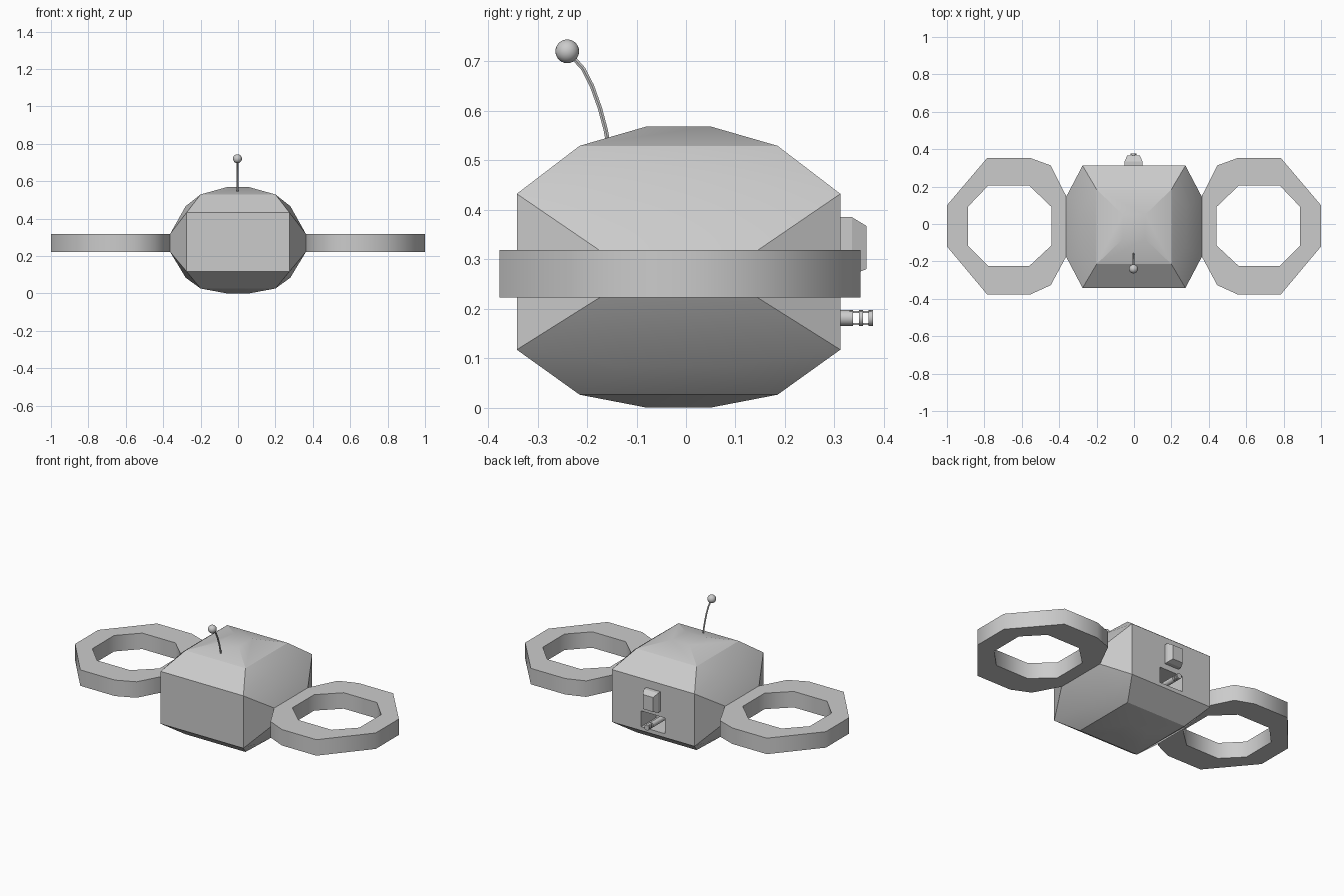
import bpy, bmesh, math
from itertools import product

if "Cube" in bpy.data.objects:
    bpy.data.objects.remove(bpy.data.objects["Cube"])


def add_mesh(name, bm):
    me = bpy.data.meshes.new(name)
    bmesh.ops.recalc_face_normals(bm, faces=bm.faces)
    bm.to_mesh(me)
    bm.free()
    ob = bpy.data.objects.new(name, me)
    bpy.context.collection.objects.link(ob)
    return ob


def activate(ob):
    bpy.ops.object.select_all(action='DESELECT')
    ob.select_set(True)
    bpy.context.view_layer.objects.active = ob


def hull(name, points):
    bm = bmesh.new()
    for p in points:
        bm.verts.new(p)
    bmesh.ops.convex_hull(bm, input=bm.verts)
    bmesh.ops.dissolve_limit(bm, angle_limit=0.01, verts=bm.verts, edges=bm.edges)
    return add_mesh(name, bm)


def box(name, x, y, z):
    return hull(name, product(x, y, z))


def curve_mesh(name, splines, cyclic, **settings):
    cu = bpy.data.curves.new(name, 'CURVE')
    for k, v in settings.items():
        setattr(cu, k, v)
    for pts in splines:
        sp = cu.splines.new('POLY')
        sp.points.add(len(pts) - 1)
        for p, co in zip(sp.points, pts):
            p.co = (*co, 1)
        sp.use_cyclic_u = cyclic
    ob = bpy.data.objects.new(name, cu)
    bpy.context.collection.objects.link(ob)
    activate(ob)
    bpy.ops.object.convert(target='MESH')
    return bpy.context.object


# Faceted body: mirrored corner points (half x, half y, low z, high z)
CY = -0.015
corners = [
    (0.06, 0.065, 0.0, 0.568),      # crown of the top and bottom domes
    (0.20, 0.200, 0.026, 0.529),    # dome rim
    (0.275, 0.327, 0.117, 0.432),   # front and back panels
    (0.28, 0.105, 0.084, 0.466),    # bulge of the sloped sides
    (0.363, 0.160, 0.222, 0.318),   # side panels
]
pts = [(sx * x, CY + sy * y, z) for x, y, lo, hi in corners
       for sx in (-1, 1) for sy in (-1, 1) for z in (lo, hi)]
body = hull('body', pts)

# Socket pocket in the back panel
cutter = box('socket_cutter', (-0.08, 0.08), (0.17, 0.5), (0.14, 0.235))
cutter.hide_render = True
mod = body.modifiers.new('socket', 'BOOLEAN')
mod.object = cutter
mod.solver = 'EXACT'
activate(body)
bpy.ops.object.modifier_apply(modifier=mod.name)
bpy.data.objects.remove(cutter)
bpy.ops.object.shade_smooth_by_angle(angle=math.radians(20))

# Side rings
outer = [(0.555, 0.353), (0.785, 0.353), (1.0, 0.1), (1.0, -0.12), (0.785, -0.377),
         (0.555, -0.377), (0.445, -0.327), (0.363, -0.175), (0.363, 0.15), (0.445, 0.313)]
inner = [(0.56, 0.205), (0.78, 0.205), (0.888, 0.092), (0.888, -0.115),
         (0.78, -0.225), (0.56, -0.225), (0.442, -0.115), (0.442, 0.092)]
for side, s in (('right', 1), ('left', -1)):
    loops = [[(s * x, y, 0) for x, y in loop] for loop in (outer, inner)]
    ring = curve_mesh(side + '_ring', loops, True, dimensions='2D',
                      fill_mode='BOTH', extrude=0.048)
    ring.location.z = 0.27

# Antenna
stem = [(-0.003, y, z) for y, z in
        ((-0.155, 0.52), (-0.162, 0.56), (-0.174, 0.605), (-0.190, 0.65),
         (-0.208, 0.685), (-0.235, 0.715))]
curve_mesh('antenna_stem', [stem], False, dimensions='3D', bevel_depth=0.005,
           bevel_resolution=1, use_fill_caps=True)
bpy.ops.object.shade_smooth_by_angle()
bpy.ops.mesh.primitive_uv_sphere_add(segments=24, ring_count=12, radius=0.024,
                                     location=(-0.003, -0.24, 0.72))
bpy.context.object.name = 'antenna_ball'
bpy.ops.object.shade_smooth_by_angle()

# Chamfered block on the back
hull('back_block', list(product((-0.05, 0.045), (0.29, 0.335), (0.268, 0.385)))
     + list(product((-0.037, 0.032), (0.365,), (0.28, 0.367))))


# Slotted plug reaching out of the socket
def rod(name, y0, y1, r):
    bpy.ops.mesh.primitive_cylinder_add(vertices=20, radius=r, depth=y1 - y0,
                                        location=(-0.003, (y0 + y1) / 2, 0.181),
                                        rotation=(math.pi / 2, 0, 0))
    bpy.context.object.name = name
    bpy.ops.object.shade_smooth_by_angle()


rod('plug_shaft', 0.16, 0.338, 0.016)
rod('plug_collar', 0.350, 0.358, 0.016)
rod('plug_tip', 0.369, 0.378, 0.016)
for name, z in (('plug_bar_top', 0.1935), ('plug_bar_bottom', 0.1685)):
    box(name, (-0.011, 0.005), (0.33, 0.375), (z - 0.002, z + 0.002))
